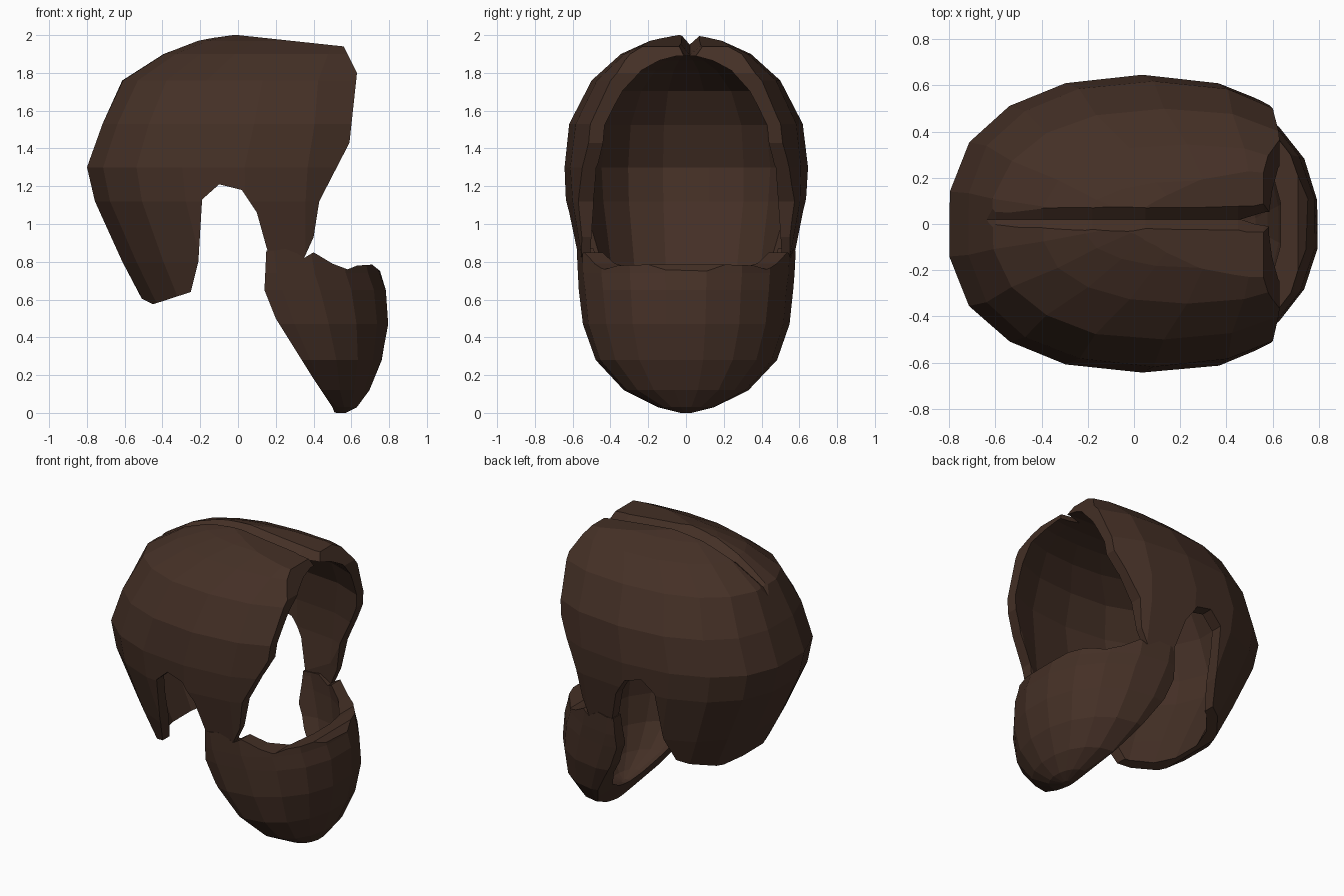
import bpy, bmesh, math, random

if "Cube" in bpy.data.objects:
    bpy.data.objects.remove(bpy.data.objects["Cube"])

random.seed(4)
brown = bpy.data.materials.new("dark brown hair")
brown.diffuse_color = (0.058, 0.029, 0.019, 1)
brown.use_nodes = True
brown.node_tree.nodes["Principled BSDF"].inputs["Base Color"].default_value = brown.diffuse_color


def make(name, verts, faces):
    me = bpy.data.meshes.new(name)
    me.from_pydata(verts, [], faces)
    bm = bmesh.new()
    bm.from_mesh(me)
    bmesh.ops.recalc_face_normals(bm, faces=bm.faces)
    bm.to_mesh(me)
    bm.free()
    me.materials.append(brown)
    ob = bpy.data.objects.new(name, me)
    bpy.context.collection.objects.link(ob)
    return ob


def loft(name, rings, n=18, power=2.3, jitter=0.006):
    """Stack of rounded rings, each (z, xmin, xmax, half width)."""
    verts = []
    for z, a, b, w in rings:
        for i in range(n):
            t = 2 * math.pi * (i + 0.5) / n
            c, s = math.cos(t), math.sin(t)
            j = 1 + random.uniform(-jitter, jitter)
            x = (a + b) / 2 + (b - a) / 2 * math.copysign(abs(c) ** (2 / power), c) * j
            y = w * math.copysign(abs(s) ** (2 / power), s) * j
            verts.append((x, y, z))
    faces = [tuple(range(n)), tuple(range(len(verts) - n, len(verts)))]
    for r in range(len(rings) - 1):
        for i in range(n):
            k = (i + 1) % n
            faces.append((r * n + i, r * n + k, r * n + n + k, r * n + n + i))
    return make(name, verts, faces)


def bridge(name, sections):
    """Skin equal closed sections and cap the ends."""
    n = len(sections[0])
    verts = [p for s in sections for p in s]
    faces = [tuple(range(n)), tuple(range(len(verts) - n, len(verts)))]
    for r in range(len(sections) - 1):
        for i in range(n):
            k = (i + 1) % n
            faces.append((r * n + i, r * n + k, r * n + n + k, r * n + n + i))
    return make(name, verts, faces)


def boolean(ob, tool, op):
    m = ob.modifiers.new("cut", 'BOOLEAN')
    m.operation, m.solver, m.object = op, 'EXACT', tool
    bpy.context.view_layer.update()
    dg = bpy.context.evaluated_depsgraph_get()
    me = bpy.data.meshes.new_from_object(ob.evaluated_get(dg))
    ob.modifiers.clear()
    ob.data = me
    bpy.data.objects.remove(tool)


def side_prism(pts):
    return bridge("side_cutter", [[(x, y, z) for x, z in pts] for y in (-1, 1)])


# Hair cap: hollow shell trimmed to the side outline with ear notch
head = [(.5, -.46, .70, .50), (.8, -.62, .78, .575), (1.12, -.77, .85, .635),
        (1.3, -.81, .88, .645), (1.53, -.73, .90, .615), (1.76, -.62, .88, .50),
        (1.9, -.4, .86, .345), (1.97, -.22, .82, .19), (2.0, -.06, .75, .07)]
hair = loft("hair", head)
inner = [(z - .05 if z < .6 else z if z < 1.5 else 1.5 + (z - 1.5) * .78,
          a + .09, b - .05, w * .87) for z, a, b, w in head]
boolean(hair, loft("cavity", inner), 'DIFFERENCE')
boolean(hair, side_prism([
    (-1, .65), (-.52, .61), (-.45, .575), (-.25, .64), (-.21, .8), (-.19, 1.13),
    (-.1, 1.21), (.02, 1.18), (.1, 1.06), (.15, .88), (.19, .75), (.35, .82),
    (.40, .93), (.43, 1.12), (.59, 1.43), (.63, 1.8), (.56, 1.94), (0, 2.0),
    (-.2, 2.05), (-1, 2.05)]), 'INTERSECT')

# Arched face opening
half = [(.52, .6), (.5, .95), (.475, 1.3), (.38, 1.5), (.27, 1.62), (.13, 1.7)]
arch = half + [(0, 1.74)] + [(-y, z) for y, z in reversed(half)]
boolean(hair, bridge("face_cutter", [[(x, y, z) for y, z in arch] for x in (.1, 1.1)]),
        'DIFFERENCE')

# Parting groove along the crown, deepest at the fringe
path = [(-.75, 1.55, 0), (-.6, 1.77, .02), (-.4, 1.9, .04), (-.18, 1.975, .045),
        (.05, 2.0, .05), (.45, 1.955, .06), (.56, 1.94, .09), (.7, 1.92, .14)]
boolean(hair, bridge("parting_cutter", [
    [(x, .02, z - d), (x, .11, z + .03), (x, -.06, z + .04)] for x, z, d in path]),
    'DIFFERENCE')

# Beard: rounded bowl, open at the slanted back and the mouth
chin = [(0, .52, .57, .03), (.03, .42, .63, .15), (.12, .2, .70, .33),
        (.28, 0, .765, .48), (.47, -.2, .80, .545), (.65, -.32, .79, .565),
        (.74, -.35, .76, .575), (.98, -.35, .70, .585)]
beard = loft("beard", chin, power=2.1)
hollow = [(z * .95 + .13, .2 + (a - .2) * .76, .2 + (b - .2) * .76, w * .87)
          for z, a, b, w in chin]
boolean(beard, loft("chin_cavity", hollow, power=2.1), 'DIFFERENCE')
boolean(beard, side_prism([
    (.15, .86), (.14, .65), (.2, .5), (.4, .18), (.5, .03), (.53, -.05), (1, -.05),
    (1, .73), (.76, .745), (.71, .785), (.63, .78), (.58, .76), (.5, .79),
    (.4, .85), (.35, .82), (.27, .87), (.2, .86)]), 'INTERSECT')
